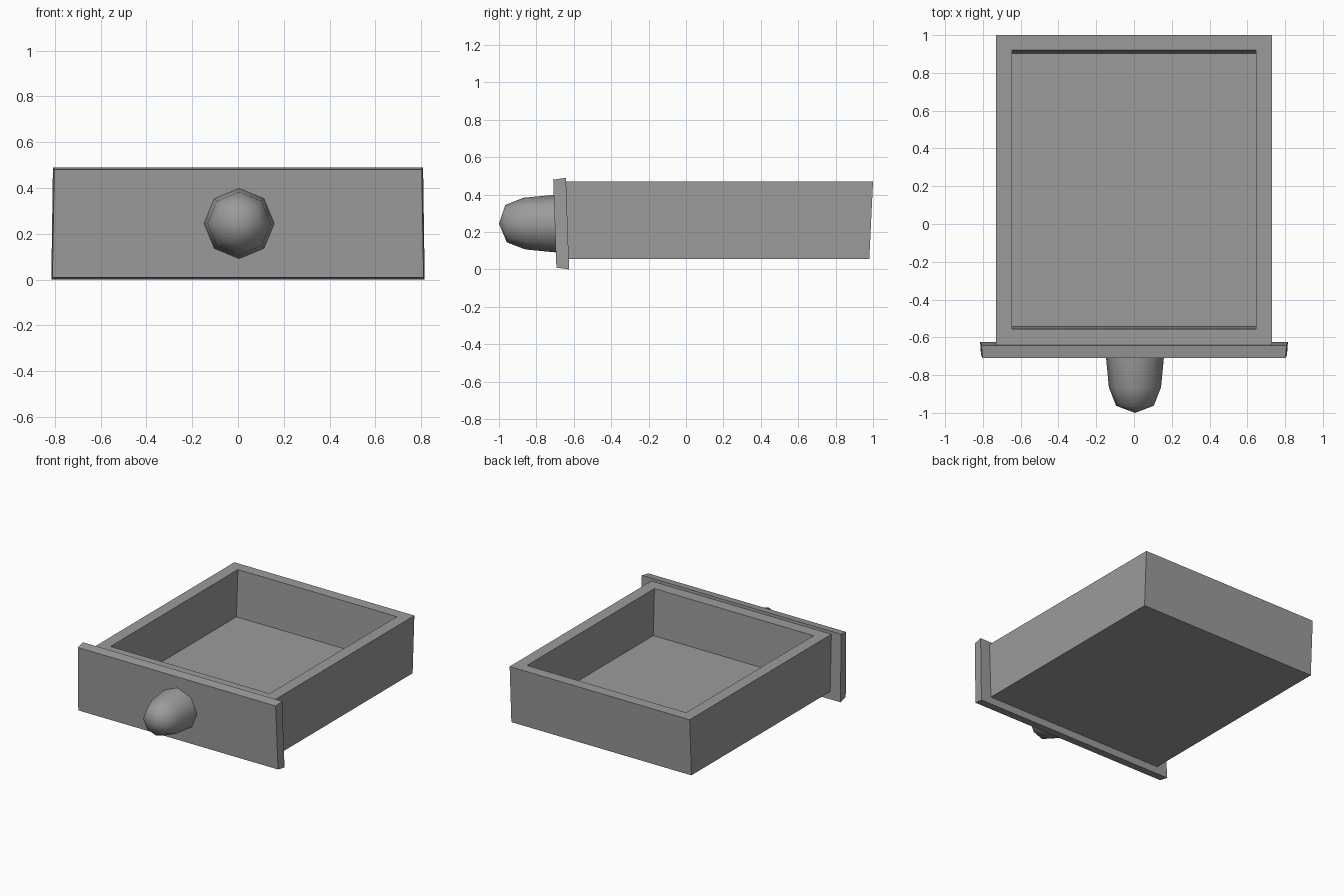
import bpy, bmesh, math

cube = bpy.data.objects.get("Cube")
if cube:
    bpy.data.objects.remove(cube)

grey = bpy.data.materials.new("drawer grey")
grey.use_nodes = True
GREY = (0.33, 0.33, 0.33, 1)
grey.diffuse_color = GREY
grey.node_tree.nodes["Principled BSDF"].inputs["Base Color"].default_value = GREY


def finish(name, bm):
    bmesh.ops.recalc_face_normals(bm, faces=bm.faces)
    mesh = bpy.data.meshes.new(name)
    bm.to_mesh(mesh)
    bm.free()
    mesh.materials.append(grey)
    obj = bpy.data.objects.new(name, mesh)
    bpy.context.collection.objects.link(obj)
    return obj


def ring(bm, half_x, front, back, z):
    return [bm.verts.new(p) for p in ((-half_x, front, z), (half_x, front, z),
                                      (half_x, back, z), (-half_x, back, z))]


def bridge(bm, a, b):
    n = len(a)
    for i in range(n):
        j = (i + 1) % n
        bm.faces.new((a[i], a[j], b[j], b[i]))


# Open tray: outer walls, rim, inner walls and floor, leaning slightly
bm = bmesh.new()
loops = [ring(bm, 0.73, -0.635, 0.98, 0.055),
         ring(bm, 0.73, -0.645, 1.0, 0.47),
         ring(bm, 0.645, -0.555, 0.92, 0.47),
         ring(bm, 0.645, -0.543, 0.903, 0.13)]
for lower, upper in zip(loops, loops[1:]):
    bridge(bm, lower, upper)
bm.faces.new(loops[0])
bm.faces.new(loops[-1])
finish("drawer_tray", bm)

# Front board: a tilted profile, slightly wider at the back
bm = bmesh.new()
profile = [(-0.693, 0.01, 0.81), (-0.71, 0.48, 0.802),
           (-0.642, 0.49, 0.808), (-0.625, 0.0, 0.815)]
sides = [[bm.verts.new((s * w, y, z)) for y, z, w in profile] for s in (-1, 1)]
bridge(bm, *sides)
for side in sides:
    bm.faces.new(side)
finish("front_board", bm)

# Eight-sided knob with a rounded tip
bm = bmesh.new()
rings = []
for y, r in ((-0.66, 0.156), (-0.71, 0.153), (-0.865, 0.138), (-0.962, 0.1)):
    loop = []
    for i in range(8):
        a = i * math.tau / 8
        dz = r * math.sin(a)
        loop.append(bm.verts.new((0.005 + r * math.cos(a), y - 0.04 * dz, 0.245 + dz)))
    rings.append(loop)
for a, b in zip(rings, rings[1:]):
    bridge(bm, a, b)
tip = bm.verts.new((0.005, -1.0, 0.245))
for i in range(8):
    bm.faces.new((rings[-1][i], rings[-1][(i + 1) % 8], tip))
bm.faces.new(rings[0])
knob = finish("knob", bm)
for f in knob.data.polygons:
    f.use_smooth = len(f.vertices) < 5
